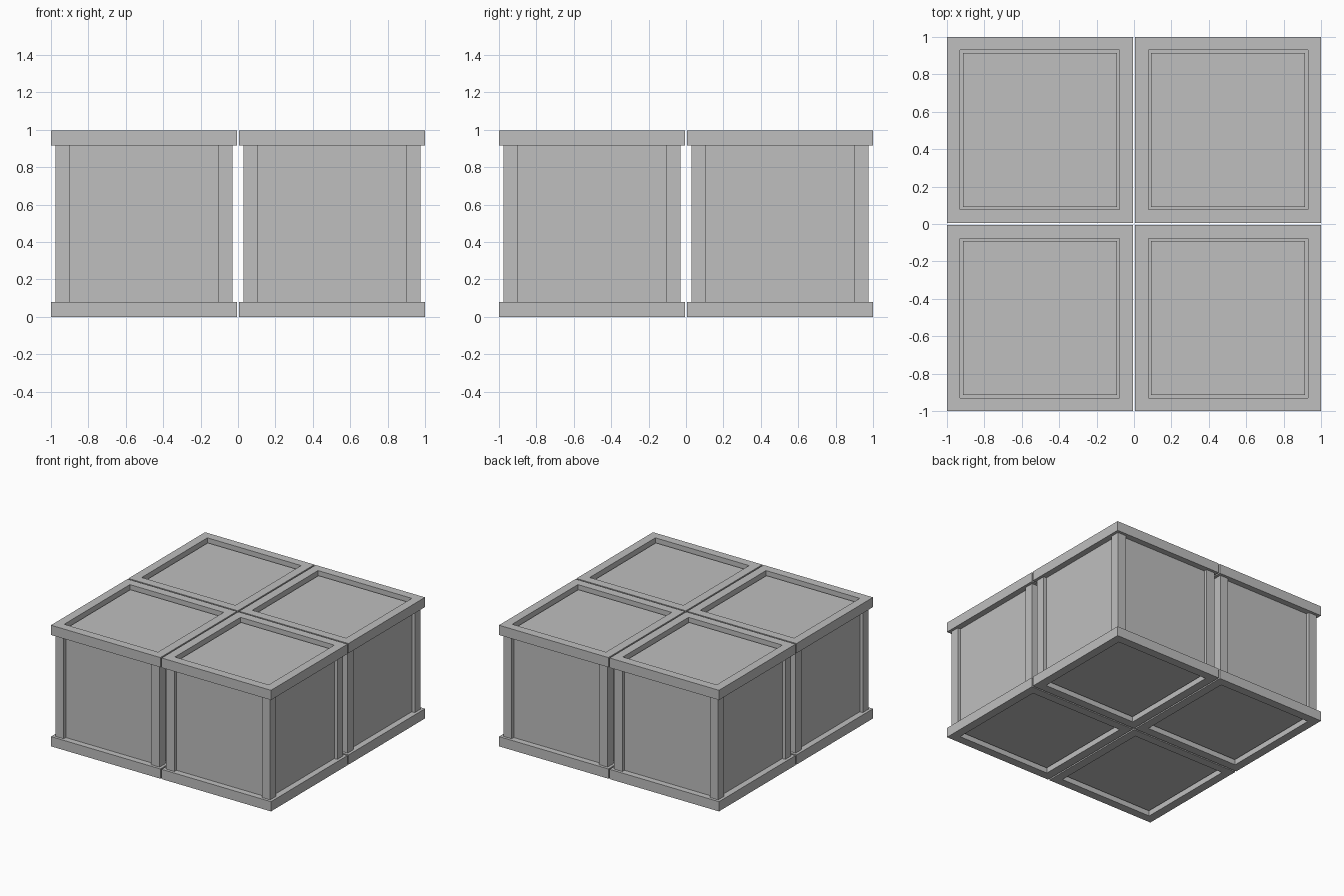
import bpy
import bmesh
from mathutils import Matrix

if "Cube" in bpy.data.objects:
    bpy.data.objects.remove(bpy.data.objects["Cube"])

HEIGHT = 0.995       # crate height
HALF = 0.497         # half crate width
CENTRE = 1 - HALF    # crate centre offset
RIM = 0.08           # rim thickness
BORDER = 0.1         # rim width
POST_INSET = 0.023   # posts sit back from the rim edge
SIDE_INSET = 0.05    # side panels sit back from the rim edge
LID_INSET = 0.032    # top and bottom panels sit below the rim

grey = bpy.data.materials.new("grey")
grey.use_nodes = True
colour = (0.52, 0.52, 0.52, 1)
grey.diffuse_color = colour
grey.node_tree.nodes["Principled BSDF"].inputs["Base Color"].default_value = colour


def add_box(bm, low, high):
    size = [b - a for a, b in zip(low, high)]
    middle = [(a + b) / 2 for a, b in zip(low, high)]
    matrix = Matrix.Translation(middle) @ Matrix.Diagonal((*size, 1))
    bmesh.ops.create_cube(bm, size=1, matrix=matrix)


def finish(bm, name):
    mesh = bpy.data.meshes.new(name)
    bm.to_mesh(mesh)
    bm.free()
    mesh.materials.append(grey)
    return mesh


def make_rim():
    # Square slab with the middle opened right through
    bm = bmesh.new()
    add_box(bm, (-HALF, -HALF, 0), (HALF, HALF, RIM))
    caps = [f for f in bm.faces if abs(f.normal.z) > 0.5]
    bmesh.ops.inset_individual(bm, faces=caps, thickness=BORDER)
    loops = [e for f in caps for e in f.edges]
    bmesh.ops.delete(bm, geom=caps, context='FACES_ONLY')
    bmesh.ops.bridge_loops(bm, edges=loops)
    bmesh.ops.recalc_face_normals(bm, faces=bm.faces)
    return finish(bm, "rim")


def make_posts():
    # Four corner posts between the rims
    bm = bmesh.new()
    near, far = HALF - BORDER, HALF - POST_INSET
    for sx in (-1, 1):
        for sy in (-1, 1):
            xs, ys = sorted((sx * near, sx * far)), sorted((sy * near, sy * far))
            add_box(bm, (xs[0], ys[0], RIM), (xs[1], ys[1], HEIGHT - RIM))
    return finish(bm, "corner_posts")


def make_core():
    # Inner box forming every recessed panel
    bm = bmesh.new()
    side = HALF - SIDE_INSET
    lid = HALF - BORDER
    add_box(bm, (-side, -side, RIM), (side, side, HEIGHT - RIM))
    caps = [f for f in bm.faces if abs(f.normal.z) > 0.5]
    bmesh.ops.inset_individual(bm, faces=caps, thickness=side - lid)
    for cap in caps:
        rise = cap.normal.z * (RIM - LID_INSET)
        out = bmesh.ops.extrude_discrete_faces(bm, faces=[cap])["faces"][0]
        bmesh.ops.translate(bm, verts=out.verts, vec=(0, 0, rise))
    return finish(bm, "panels")


def place(name, mesh, x, y, z=0):
    obj = bpy.data.objects.new(name, mesh)
    obj.location = (x, y, z)
    bpy.context.collection.objects.link(obj)


rim, posts, core = make_rim(), make_posts(), make_core()

# Two by two block of crates
for x_name, x in (("right", -CENTRE), ("left", CENTRE)):
    for y_name, y in (("front", -CENTRE), ("back", CENTRE)):
        crate = f"{y_name}_{x_name}_crate"
        place(crate + "_bottom_rim", rim, x, y)
        place(crate + "_top_rim", rim, x, y, HEIGHT - RIM)
        place(crate + "_corner_posts", posts, x, y)
        place(crate + "_panels", core, x, y)
